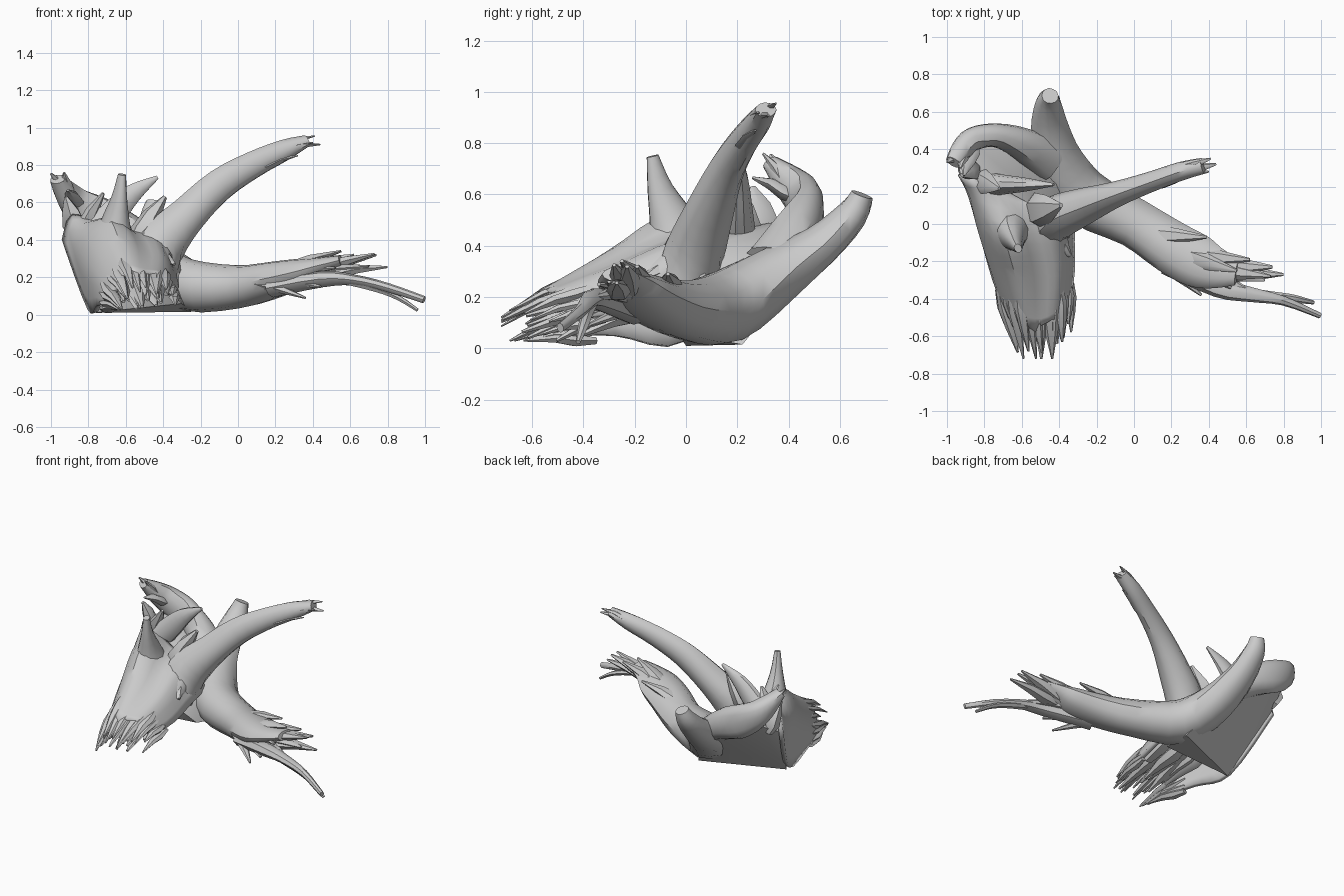
import bpy, bmesh, math, random
from mathutils import Vector

if "Cube" in bpy.data.objects:
    bpy.data.objects.remove(bpy.data.objects["Cube"])
random.seed(4)


def spline(pts, n):
    """Catmull-Rom samples through points of any dimension."""
    out = []
    for i in range(len(pts) - 1):
        a, b = pts[max(i - 1, 0)], pts[i]
        c, d = pts[i + 1], pts[min(i + 2, len(pts) - 1)]
        for k in range(n):
            t = k / n
            out.append([0.5 * (2 * q + (r - p) * t + (2 * p - 5 * q + 4 * r - s) * t * t
                               + (3 * q - p - 3 * r + s) * t ** 3)
                        for p, q, r, s in zip(a, b, c, d)])
    out.append(list(pts[-1]))
    return out


def finish(name, bm, angle=40):
    bmesh.ops.recalc_face_normals(bm, faces=bm.faces)
    me = bpy.data.meshes.new(name)
    bm.to_mesh(me)
    bm.free()
    ob = bpy.data.objects.new(name, me)
    bpy.context.collection.objects.link(ob)
    bpy.ops.object.select_all(action='DESELECT')
    ob.select_set(True)
    bpy.context.view_layer.objects.active = ob
    bpy.ops.object.shade_smooth_by_angle(angle=math.radians(angle))
    return ob


def add_limb(bm, path, sides=12, n=3, rough=0.06):
    """Skin a path of (x, y, z, half width, half height)."""
    pts = spline(path, n)
    lumps = [1 + random.uniform(-rough, rough) for _ in range(sides)]
    rings = []
    for i, p in enumerate(pts):
        a, b = pts[max(i - 1, 0)], pts[min(i + 1, len(pts) - 1)]
        t = (Vector(b[:3]) - Vector(a[:3])).normalized()
        side = t.cross(Vector((0, 0, 1)))
        side = side.normalized() if side.length > 0.05 else Vector((1, 0, 0))
        up = side.cross(t)
        ring = []
        for k in range(sides):
            ang = math.tau * k / sides
            co = Vector(p[:3]) + lumps[k] * (side * p[3] * math.cos(ang) + up * p[4] * math.sin(ang))
            ring.append(bm.verts.new(co))
        rings.append(ring)
    for r, s in zip(rings, rings[1:]):
        for k in range(sides):
            j = (k + 1) % sides
            bm.faces.new((r[k], r[j], s[j], s[k]))
    bm.faces.new(rings[0])
    bm.faces.new(rings[-1])


def limb(name, path, **kw):
    bm = bmesh.new()
    add_limb(bm, path, **kw)
    return finish(name, bm)


def splinters(name, shards):
    """Thin tapered shards given as (base, tip, radius)."""
    bm = bmesh.new()
    for a, b, r in shards:
        a, b = Vector(a), Vector(b)
        m = a.lerp(b, 0.6) + Vector((0, 0, 0.01))
        add_limb(bm, [(*a, r * .6, r * .4), (*a.lerp(b, .3), r, r * .65), (*m, r * .75, r * .5),
                      (*b, r * .15, r * .12)], sides=6, n=1)
    return finish(name, bm, 45)


# Low trunk with the rear stub
limb("trunk", [(-.45, .685, .60, .045, .045), (-.46, .645, .52, .07, .065), (-.455, .52, .40, .10, .085),
               (-.41, .33, .275, .135, .12), (-.27, .14, .16, .15, .145), (0, 0, .15, .13, .12),
               (.2, -.13, .19, .14, .10), (.34, -.205, .225, .14, .08), (.44, -.24, .26, .11, .05),
               (.55, -.26, .29, .07, .03)])
# Tall rising branch and its broken end
limb("tall_branch", [(-.46, -.04, .2, .12, .12), (-.41, .03, .37, .12, .13), (-.27, .09, .53, .10, .10),
                     (-.1, .155, .69, .07, .085), (.08, .22, .80, .055, .07), (.25, .28, .88, .05, .055),
                     (.37, .31, .93, .043, .03)])
splinters("tall_branch_splinters", [
    ((.2, .28, .89), (.41, .35, .955), .03), ((.2, .27, .88), (.44, .32, .91), .035),
    ((.2, .27, .87), (.40, .28, .92), .03), ((.08, .2, .77), (.32, .27, .85), .03)])

# Splintered trunk end and forked twig
tips = [(.80, -.27, .255), (.74, -.23, .32), (.73, -.28, .325), (.62, -.19, .32), (.55, -.25, .34),
        (.39, -.07, .29), (.44, -.38, .15), (.36, -.38, .09), (.62, -.36, .2), (.70, -.3, .26), (.52, -.34, .25)]
shards = []
for t in tips:
    t = Vector(t)
    c = Vector((t.x - .4, -.06 - .5 * (t.x - .4), .205))
    shards.append((c, t, random.uniform(.05, .065)))
splinters("trunk_splinters", shards)
limb("twig", [(.18, -.2, .14, .07, .05), (.45, -.335, .19, .055, .045), (.62, -.375, .185, .04, .03),
              (.8, -.41, .145, .025, .025), (.995, -.49, .08, .015, .02)], sides=8)
limb("twig_fork", [(.58, -.37, .18, .03, .02), (.75, -.385, .135, .022, .018), (.86, -.4, .09, .02, .015),
                   (.96, -.42, .025, .01, .01)], sides=6)

# Body mass where the limbs meet, reaching up under the curled arm
bm = bmesh.new()
for p in [(-.92, .25, .40), (-.78, 0, .01), (-.70, .02, .02), (-.25, .22, .015), (-.30, -.03, .06),
          (-.87, .44, .51), (-.66, .49, .42), (-.44, .45, .30), (-.40, .04, .38), (-.66, -.05, .42),
          (-.80, 0, .36), (-.45, -.12, .2)]:
    bm.verts.new(p)
bmesh.ops.convex_hull(bm, input=bm.verts)
finish("body", bm, 45)

# Hollow fan-shaped root flare
sections = [
    [(-.93, .27, .40), (-.88, .25, .53), (-.74, .20, .46), (-.58, .12, .44), (-.42, .08, .42), (-.31, .08, .25)],
    [(-.79, 0, .03), (-.83, 0, .34), (-.69, -.06, .51), (-.55, -.05, .42), (-.42, -.06, .38), (-.33, -.05, .2)],
    [(-.74, -.28, .05), (-.74, -.28, .22), (-.63, -.28, .38), (-.5, -.28, .32), (-.40, -.27, .29), (-.33, -.25, .14)],
    [(-.67, -.52, .05), (-.66, -.50, .12), (-.59, -.53, .22), (-.5, -.55, .21), (-.42, -.5, .20), (-.36, -.46, .11)]]
rows = [spline(s, 3) for s in sections]
cols = [spline(c, 4) for c in zip(*rows)]
# ragged lower edge
for c in cols[1:-1]:
    c[-1] = list(Vector(c[-1]).lerp(Vector(c[-2]), random.uniform(-.7, .4)))
bm = bmesh.new()
grid = [[bm.verts.new(p) for p in c] for c in cols]
for a, b in zip(grid, grid[1:]):
    for k in range(len(a) - 1):
        bm.faces.new((a[k], a[k + 1], b[k + 1], b[k]))
flare = finish("root_flare", bm)
mod = flare.modifiers.new("thickness", 'SOLIDIFY')
mod.thickness, mod.offset = .03, 0

# Torn edge and inner fibres of the flare
shards = []
for i, p in enumerate(rows[-1]):
    f = i / (len(rows[-1]) - 1)
    base = Vector(rows[-2][i]).lerp(Vector(p), .3) - Vector((0, 0, .02))
    reach = .09 + .10 * math.sin(math.pi * f) + random.uniform(-.05, .04)
    tip = (p[0] + random.uniform(0, .04), max(p[1] - reach, -.72), max(p[2] - .5 * reach, .03))
    shards.append((base, tip, random.uniform(.03, .045)))
for i in range(12):
    x = random.uniform(-.66, -.42)
    shards.append(((x - .03, -.08, random.uniform(.16, .26)),
                   (x + .03, random.uniform(-.64, -.38), random.uniform(.03, .14)), .06))
splinters("flare_splinters", shards)

# Curled arm at the back left
limb("curled_arm", [(-.44, .33, .33, .12, .08), (-.60, .43, .45, .09, .10), (-.74, .475, .52, .065, .11),
                    (-.86, .455, .59, .065, .09), (-.92, .40, .655, .06, .065), (-.965, .33, .725, .045, .03)])
splinters("arm_splinters", [((-.86, .44, .58), (-.91, .26, .665), .05), ((-.90, .42, .60), (-.93, .30, .76), .04),
                            ((-.90, .40, .62), (-1.0, .33, .755), .04), ((-.86, .32, .42), (-.92, .26, .63), .08)])

# Upright spikes around the crown
limb("front_spike", [(-.66, -.01, .33, .13, .14), (-.655, -.05, .48, .08, .10), (-.635, -.10, .62, .04, .055),
                     (-.62, -.13, .75, .02, .025)], sides=12, rough=.03)
limb("middle_spike", [(-.80, .21, .40, .07, .08), (-.66, .21, .55, .05, .07), (-.56, .21, .65, .035, .05),
                      (-.43, .21, .735, .008, .01)], sides=10)
splinters("small_spikes", [((-.86, .24, .40), (-.72, .19, .65), .07), ((-.56, .06, .36), (-.39, .10, .63), .10),
                           ((-.48, -.02, .33), (-.34, -.17, .27), .07)])
# Knotted lump below the tall branch
limb("root_knot", [(-.43, .02, .36, .09, .08), (-.41, -.10, .28, .07, .07), (-.39, -.2, .2, .055, .06),
                   (-.38, -.33, .13, .035, .03)], sides=9, rough=.15)
